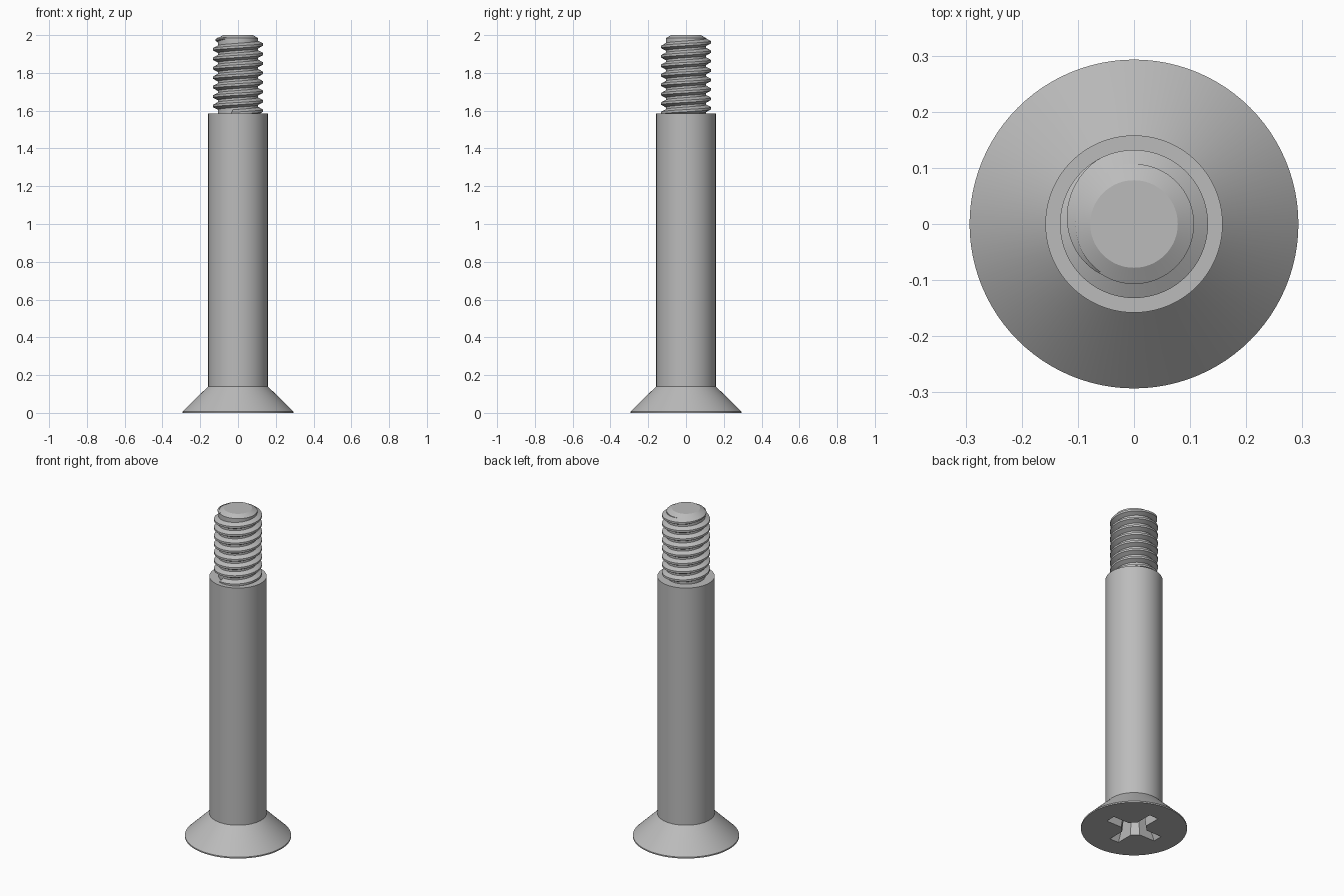
import bpy, bmesh
from math import sin, cos, pi, radians

cube = bpy.data.objects.get("Cube")
if cube:
    bpy.data.objects.remove(cube)

steel = bpy.data.materials.new("steel_grey")
steel.use_nodes = True
steel.diffuse_color = (0.5, 0.5, 0.5, 1)
steel.node_tree.nodes["Principled BSDF"].inputs["Base Color"].default_value = (0.5, 0.5, 0.5, 1)
SEG = 96


def loft(name, rings, closed=True):
    """Skin equal-length rings of points and cap both ends."""
    bm = bmesh.new()
    loops = [[bm.verts.new(p) for p in ring] for ring in rings]
    n = len(loops[0])
    for a, b in zip(loops, loops[1:]):
        for i in range(n):
            j = (i + 1) % n
            bm.faces.new((a[i], a[j], b[j], b[i]))
    bm.faces.new(loops[0][::-1])
    bm.faces.new(loops[-1])
    bmesh.ops.recalc_face_normals(bm, faces=bm.faces)
    mesh = bpy.data.meshes.new(name)
    bm.to_mesh(mesh)
    bm.free()
    mesh.materials.append(steel)
    obj = bpy.data.objects.new(name, mesh)
    bpy.context.collection.objects.link(obj)
    return obj


def circle(r, z):
    return [(r * cos(2 * pi * i / SEG), r * sin(2 * pi * i / SEG), z) for i in range(SEG)]


def cross(r, w, inner, z):
    """Four-armed outline with chamfered inner corners."""
    pts = []
    for k in range(4):
        c, s = cos(k * pi / 2), sin(k * pi / 2)
        for x, y in ((inner, -w), (r, -w), (r, w), (inner, w)):
            pts.append((x * c - y * s, x * s + y * c, z))
    return pts


def smooth(obj):
    bpy.ops.object.select_all(action='DESELECT')
    obj.select_set(True)
    bpy.context.view_layer.objects.active = obj
    bpy.ops.object.shade_smooth_by_angle(angle=radians(25))


# Countersunk head, plain shank and threaded core
body = loft("head_and_shank", [circle(r, z) for r, z in (
    (0.293, 0), (0.293, 0.008), (0.158, 0.14), (0.158, 1.585))])
core = loft("threaded_core", [circle(r, z) for r, z in (
    (0.107, 1.57), (0.107, 1.984), (0.078, 2.0))])

# Tapered cross recess cut into the underside of the head
cutter = loft("recess_cutter", [
    cross(0.175, 0.031, 0.067, -0.01),
    cross(0.10, 0.022, 0.05, 0.15),
    cross(0.02, 0.006, 0.012, 0.175)])
cut = body.modifiers.new("recess", 'BOOLEAN')
cut.operation = 'DIFFERENCE'
cut.solver = 'EXACT'
cut.object = cutter
smooth(body)
bpy.context.view_layer.objects.active = body
bpy.ops.object.modifier_apply(modifier="recess")
bpy.data.objects.remove(cutter)
smooth(core)

# Right-handed thread that fades into the core at its upper end
PITCH, STEPS = 0.05, 72
rings = []
for i in range(int(-7.3 * STEPS), int(0.66 * STEPS) + 1):
    turn = i / STEPS
    a = 2 * pi * turn
    z = 1.95 + PITCH * turn
    fade = min(1, max(0.03, (0.66 - turn) / 0.33))
    crest = 0.107 + 0.025 * fade
    profile = ((0.104, -0.021), (crest, -0.006), (crest, 0.006), (0.104, 0.021))
    rings.append([(r * cos(a), r * sin(a), z + h * (0.3 + 0.7 * fade)) for r, h in profile])
thread = loft("thread", rings)
smooth(thread)
